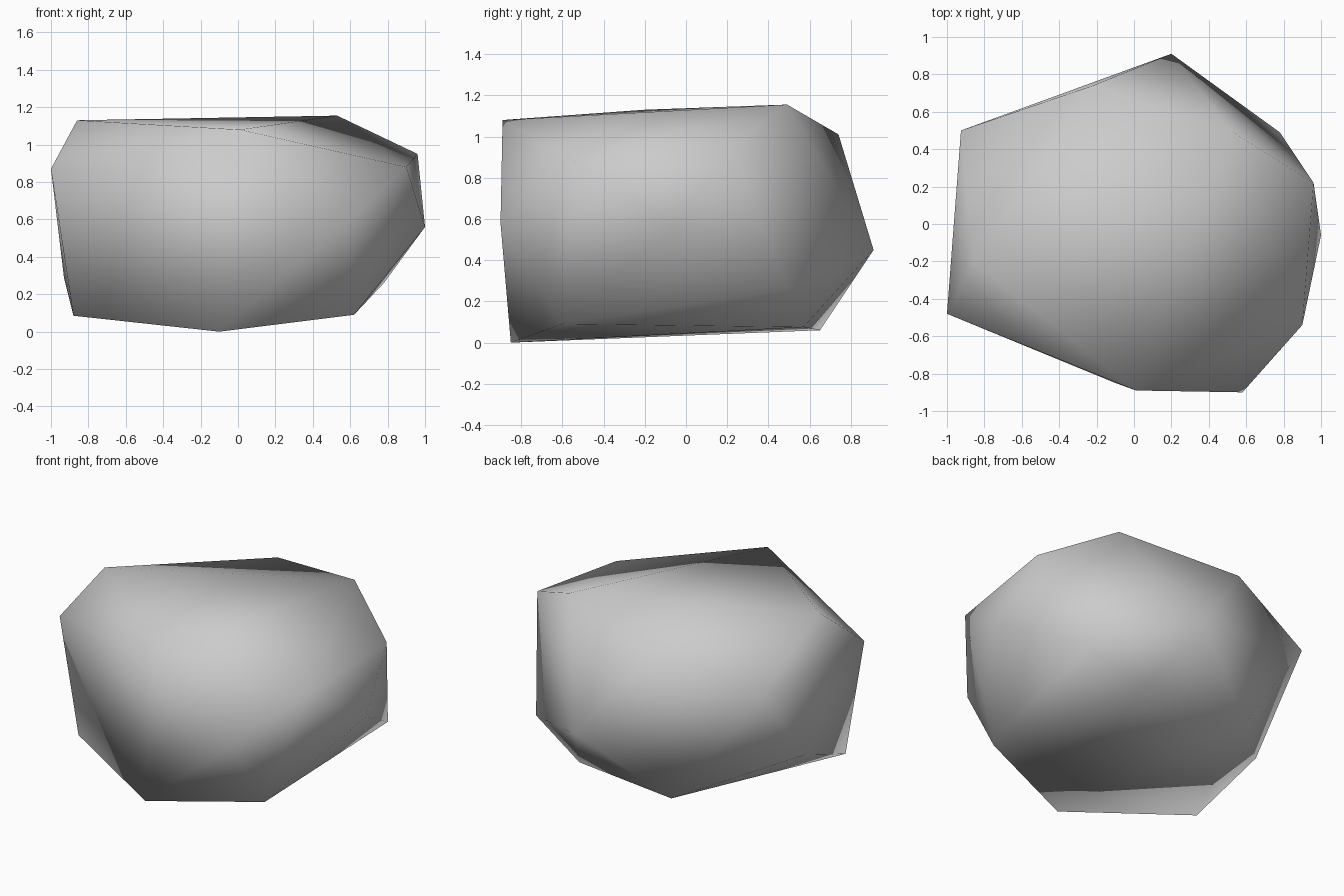
import bpy
import bmesh

# Remove the default cube
cube = bpy.data.objects.get("Cube")
if cube:
    bpy.data.objects.remove(cube, do_unlink=True)

# Stone colour
stone = bpy.data.materials.new("grey_stone")
stone.use_nodes = True
colour = (0.6, 0.6, 0.6, 1.0)
stone.diffuse_color = colour
shader = stone.node_tree.nodes["Principled BSDF"]
shader.inputs["Base Color"].default_value = colour
shader.inputs["Roughness"].default_value = 0.8

# Corners of the boulder, grouped by level
top_corners = [(-0.86, -0.2, 1.13), (0.53, 0.49, 1.155), (-0.22, 0.74, 1.01),
               (0.01, -0.89, 1.08), (0.96, 0.22, 0.95), (0.90, -0.54, 0.88)]
middle_corners = [(-1.0, -0.48, 0.87), (-0.925, 0.5, 0.85), (0.2, 0.91, 0.45),
                  (1.0, -0.06, 0.56), (0.58, -0.90, 0.58),
                  (-0.93, 0.055, 0.285), (0.78, 0.49, 0.26)]
bottom_corners = [(0.62, -0.6, 0.09), (-0.1, -0.85, 0.0), (-0.88, -0.45, 0.085),
                  (-0.345, 0.65, 0.06), (0.4, 0.57, 0.075)]

# Boulder: a faceted convex body wrapped around the corners
bm = bmesh.new()
for corner in top_corners + middle_corners + bottom_corners:
    bm.verts.new(corner)
bmesh.ops.convex_hull(bm, input=bm.verts[:])
bmesh.ops.recalc_face_normals(bm, faces=bm.faces[:])
for face in bm.faces:
    face.smooth = True

mesh = bpy.data.meshes.new("boulder")
bm.to_mesh(mesh)
bm.free()
mesh.materials.append(stone)
boulder = bpy.data.objects.new("boulder", mesh)
bpy.context.scene.collection.objects.link(boulder)
